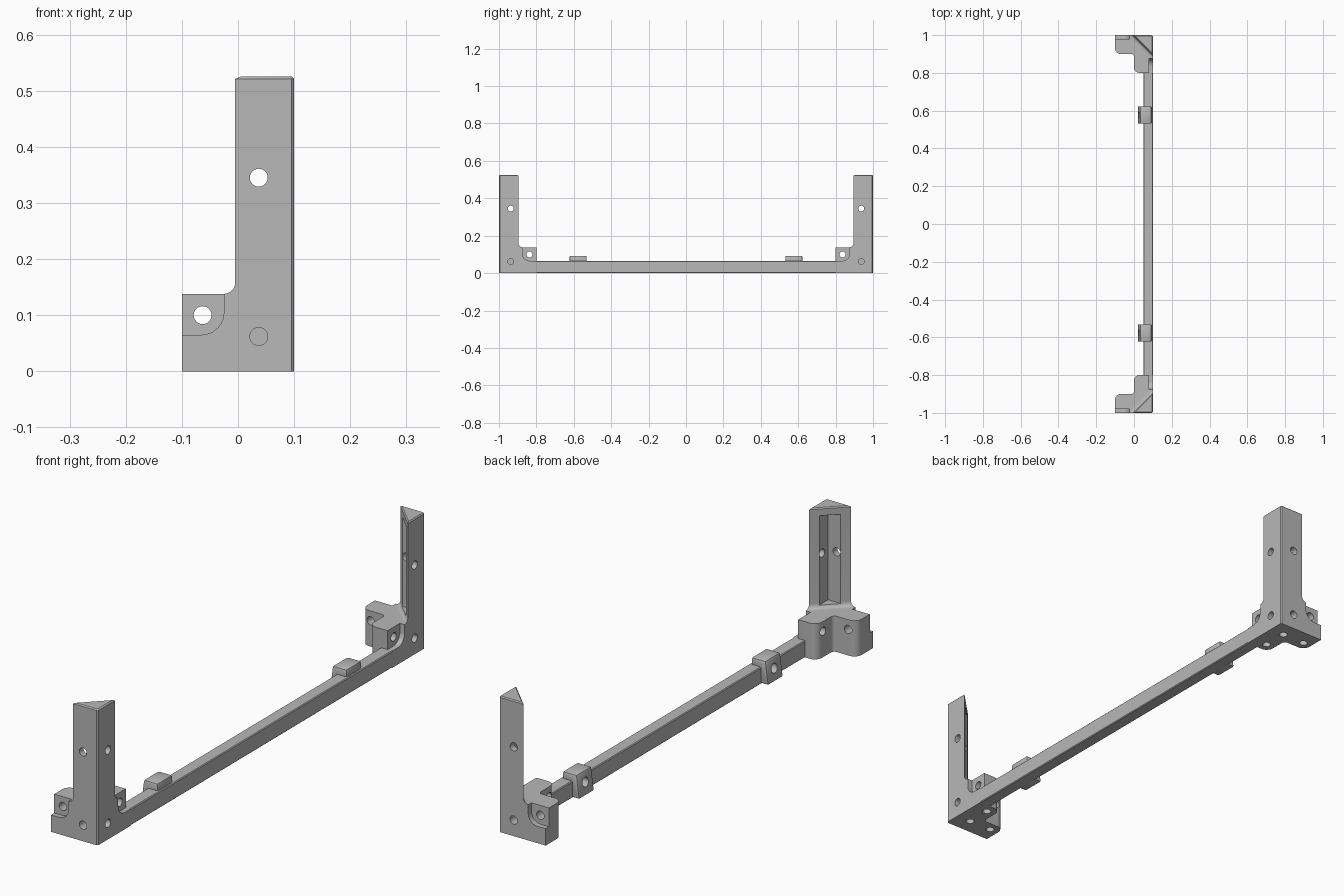
import bpy, bmesh, math
from mathutils import Vector, Matrix

cube = bpy.data.objects.get("Cube")
if cube:
    bpy.data.objects.remove(cube, do_unlink=True)

grey = bpy.data.materials.new("plain grey")
grey.use_nodes = True
colour = (0.48, 0.48, 0.48, 1)
grey.diffuse_color = colour
grey.node_tree.nodes["Principled BSDF"].inputs["Base Color"].default_value = colour


def loft(name, rings):
    """Solid through a stack of matching 3D rings."""
    bm = bmesh.new()
    rows = [[bm.verts.new(p) for p in ring] for ring in rings]
    n = len(rows[0])
    for low, high in zip(rows, rows[1:]):
        for i in range(n):
            j = (i + 1) % n
            bm.faces.new((low[i], low[j], high[j], high[i]))
    bm.faces.new(rows[0][::-1])
    bm.faces.new(rows[-1])
    bmesh.ops.recalc_face_normals(bm, faces=bm.faces)
    mesh = bpy.data.meshes.new(name)
    bm.to_mesh(mesh)
    bm.free()
    mesh.materials.append(grey)
    obj = bpy.data.objects.new(name, mesh)
    bpy.context.collection.objects.link(obj)
    return obj


def rounded(corners, steps=6):
    """Outline from (x, y, radius) corners, right-angled ones rounded."""
    out = []
    for i, (x, y, r) in enumerate(corners):
        p = Vector((x, y))
        if r == 0:
            out.append(p)
            continue
        a = (Vector(corners[i - 1][:2]) - p).normalized() * r
        b = (Vector(corners[(i + 1) % len(corners)][:2]) - p).normalized() * r
        for k in range(steps + 1):
            t = k / steps * math.pi / 2
            out.append(p + a * (1 - math.sin(t)) + b * (1 - math.cos(t)))
    return out


def prism(name, outline, axis, start, end):
    """Extrude a 2D outline along the x, y or z axis."""
    def place(p, h):
        v = [p[0], p[1]]
        v.insert(axis, h)
        return v
    return loft(name, [[place(p, h) for p in outline] for h in (start, end)])


def drill(a, b, axis, start, end, radius=0.016):
    ring = [(a + radius * math.cos(math.tau * k / 24),
             b + radius * math.sin(math.tau * k / 24)) for k in range(24)]
    return prism("drill", ring, axis, start, end)


def bake(obj):
    graph = bpy.context.evaluated_depsgraph_get()
    mesh = bpy.data.meshes.new_from_object(obj.evaluated_get(graph))
    obj.modifiers.clear()
    obj.data = mesh


def combine(obj, tool, operation="DIFFERENCE"):
    mod = obj.modifiers.new("cut", "BOOLEAN")
    mod.operation, mod.solver, mod.object = operation, "EXACT", tool
    bake(obj)
    bpy.data.objects.remove(tool, do_unlink=True)


def bevel(obj, width, segments=2):
    mod = obj.modifiers.new("bevel", "BEVEL")
    mod.width, mod.segments = width, segments
    mod.limit_method, mod.angle_limit = "ANGLE", math.radians(40)
    bake(obj)


def swapped(obj):
    """Reflect across the diagonal of the corner."""
    for v in obj.data.vertices:
        v.co.x, v.co.y = v.co.y, v.co.x
    obj.data.flip_normals()
    return obj


def both_ways(obj, make):
    combine(obj, make())
    combine(obj, swapped(make()))


# Corner bracket, measured inward from its outer corner
c = 0.005
foot = [(0, c, 0), (c, 0, 0), (0.2, 0, 0), (0.2, 0.1, 0.03), (0.1, 0.1, 0.015),
        (0.1, 0.2, 0.03), (0, 0.2, 0)]
bracket = prism("front_corner_bracket", rounded(foot), 2, 0, 0.138)


def triangle(leg, z, inset=0):
    tip = leg - inset * (1 + math.sqrt(2))
    return [(inset, c + inset, z), (c + inset, inset, z), (tip, inset, z), (inset, tip, z)]


# Triangular post flaring into the foot
fillet = 0.02
rings = [triangle(0.125, 0.03)]
for k in range(7):
    t = k / 6 * math.pi / 2
    rings.append(triangle(0.125 - fillet * math.sin(t), 0.138 + fillet * (1 - math.cos(t))))
rings += [triangle(0.105, 0.521), triangle(0.105, 0.525, 0.004)]
combine(bracket, loft("post", rings), "UNION")

# Square channel down the inner side of the post
wall = 0.026
channel = [(wall, wall, 0), (0.2, wall, 0), (0.2, 0.2, 0), (wall, 0.2, 0)]
slot = loft("channel", [[(wall + (x - wall), y, z) for x, y, _ in channel]
                        for z in (0.15, 0.495)])
combine(bracket, slot)

# Stepped recess and screw holes on both arms
recess = rounded([(0.125, 0.065, 0.04), (0.25, 0.065, 0), (0.25, 0.2, 0), (0.125, 0.2, 0)])
both_ways(bracket, lambda: prism("recess", recess, 1, -0.02, 0.02))
both_ways(bracket, lambda: drill(0.163, 0.1, 1, -0.02, 0.15))
both_ways(bracket, lambda: drill(0.063, 0.345, 1, -0.02, 0.06))
both_ways(bracket, lambda: drill(0.063, 0.062, 1, -0.02, 0.035))
both_ways(bracket, lambda: drill(0.163, 0.063, 2, -0.02, 0.04))
combine(bracket, drill(0.063, 0.063, 2, -0.02, 0.035))

# Move to the front corner, then mirror to the back
bracket.data.transform(Matrix.Translation((0.1, -1, 0)) @ Matrix.Diagonal((-1, 1, 1, 1)))
bracket.data.flip_normals()
back = bpy.data.objects.new("back_corner_bracket", bracket.data.copy())
bpy.context.collection.objects.link(back)
back.data.transform(Matrix.Diagonal((1, -1, 1, 1)))
back.data.flip_normals()

# Long connecting bar
bar = prism("connecting_bar", [(0.05, 0), (0.1, 0), (0.1, 0.065), (0.05, 0.065)], 1, -0.815, 0.815)
bevel(bar, 0.003, 1)

# Screw bosses wrapped over the bar
side = [(0.02, 0.002), (0.065, 0.002), (0.065, 0.055), (0.092, 0.055), (0.092, 0.092), (0.032, 0.092)]
bosses = []
for name, y in (("front_boss", -0.577), ("back_boss", 0.577)):
    boss = prism(name, side, 1, y - 0.046, y + 0.046)
    bevel(boss, 0.006)
    combine(boss, drill(y, 0.05, 0, -0.02, 0.06, 0.018))
    bosses.append(boss)

# Smooth rounds, keep edges crisp
bpy.ops.object.select_all(action="DESELECT")
for obj in [bracket, back, bar] + bosses:
    obj.select_set(True)
bpy.context.view_layer.objects.active = bracket
bpy.ops.object.shade_smooth_by_angle(angle=math.radians(30))
